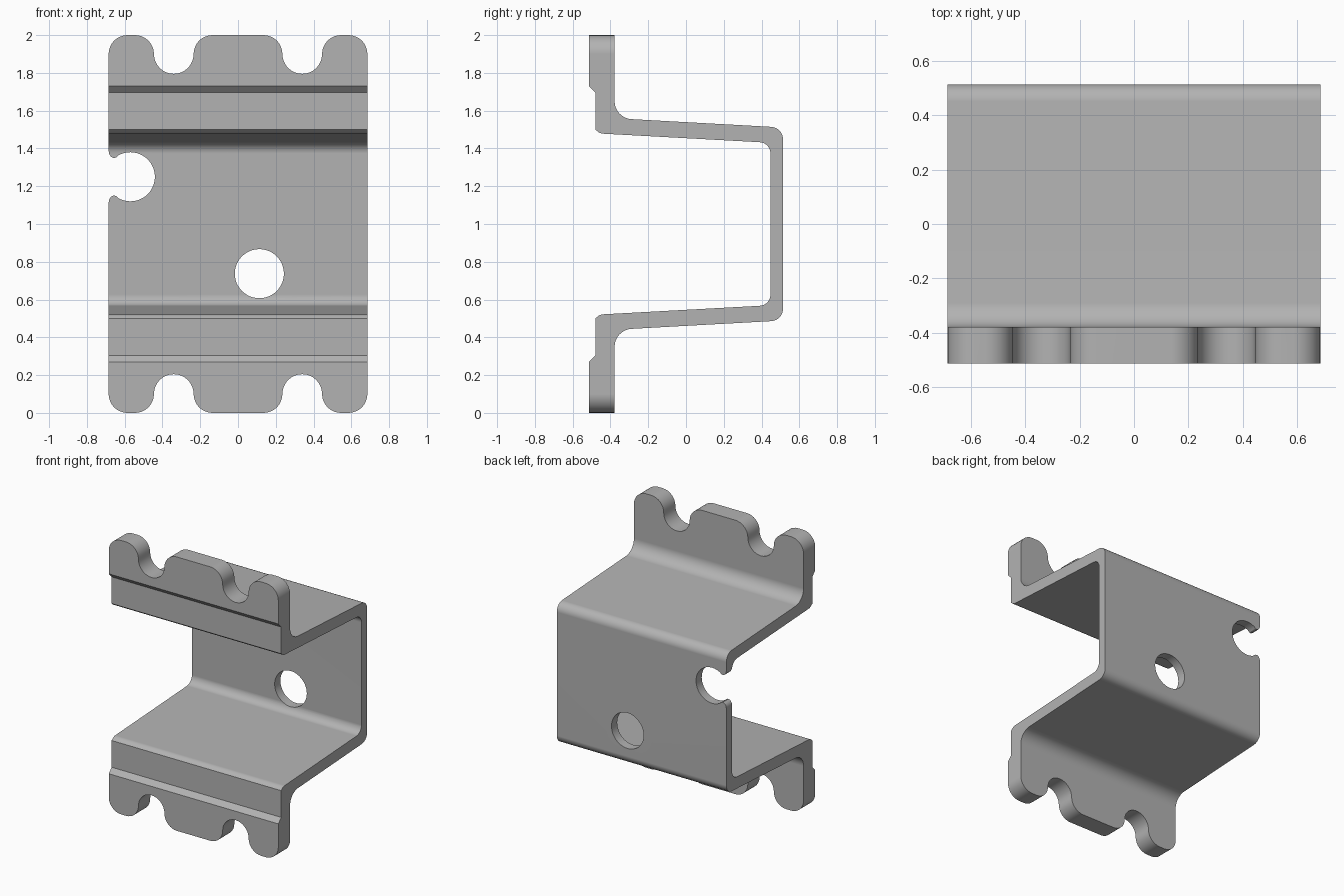
import bpy, bmesh
from math import cos, sin, pi, radians
from mathutils import Vector

cube = bpy.data.objects.get("Cube")
if cube:
    bpy.data.objects.remove(cube, do_unlink=True)

HALF_W, HALF_D, TOP = 0.685, 0.513, 2.0

steel = bpy.data.materials.new("plain grey")
steel.use_nodes = True
GREY = (0.45, 0.45, 0.45, 1)
steel.diffuse_color = GREY
steel.node_tree.nodes["Principled BSDF"].inputs["Base Color"].default_value = GREY


def rounded(corners, steps=10):
    """Closed outline from (u, v, radius) corners, with tangent arcs."""
    out = []
    for i, (u, v, r) in enumerate(corners):
        p = Vector((u, v))
        if r == 0:
            out.append(p)
            continue
        a = (Vector(corners[i - 1][:2]) - p).normalized()
        b = (Vector(corners[(i + 1) % len(corners)][:2]) - p).normalized()
        half = a.angle(b) / 2
        centre = p + (a + b).normalized() * r / sin(half)
        start = p + a * r / abs(sin(half) / cos(half)) - centre
        end = p + b * r / abs(sin(half) / cos(half)) - centre
        sweep = pi - 2 * half
        for k in range(steps + 1):
            t = k / steps
            out.append(centre + (start * sin((1 - t) * sweep) + end * sin(t * sweep)) / sin(sweep))
    return out


def arc(cx, cz, r, a0, a1, steps=16):
    return [Vector((cx + r * cos(radians(a0 + (a1 - a0) * k / steps)),
                    cz + r * sin(radians(a0 + (a1 - a0) * k / steps)))) for k in range(steps + 1)]


def prism(name, outline, place, shift):
    """Extrude an outline; place maps (u, v) to a 3D point."""
    bm = bmesh.new()
    face = bm.faces.new([bm.verts.new(place(*p)) for p in outline])
    ext = bmesh.ops.extrude_face_region(bm, geom=[face])
    bmesh.ops.translate(bm, vec=shift,
                        verts=[g for g in ext["geom"] if isinstance(g, bmesh.types.BMVert)])
    bmesh.ops.remove_doubles(bm, verts=bm.verts, dist=0.0001)
    bmesh.ops.recalc_face_normals(bm, faces=bm.faces)
    mesh = bpy.data.meshes.new(name)
    bm.to_mesh(mesh)
    bm.free()
    obj = bpy.data.objects.new(name, mesh)
    bpy.context.collection.objects.link(obj)
    mesh.materials.append(steel)
    return obj


# Bent section: upper half from inner wall round the flange to the back wall
upper = [(0.447, 1.43, 0.06), (-0.455, 1.479, 0.05), (-0.48, 1.5, 0), (-0.48, 1.695, 0),
         (-HALF_D, 1.73, 0), (-HALF_D, TOP, 0), (-0.378, TOP, 0),
         (-0.378, 1.56, 0.095), (HALF_D, 1.511, 0.065)]
lower = [(y, TOP - z, r) for y, z, r in reversed(upper)]
bracket = prism("bracket", rounded(upper + lower),
                lambda y, z: (-HALF_W, y, z), (2 * HALF_W, 0, 0))

# Front outline: scalloped tabs along the top, from right edge to left edge
R, N = 0.1, 0.105
scallop = []
for x in (-0.34, 0.34):
    scallop += arc(x - N - R, TOP - R, R, 90, 0, 8)
    scallop += arc(x, TOP - R, N, 180, 360)
    scallop += arc(x + N + R, TOP - R, R, 180, 90, 8)
top_edge = arc(-HALF_W + R, TOP - R, R, 180, 90, 8) + scallop + arc(HALF_W - R, TOP - R, R, 90, 0, 8)
bottom_edge = [Vector((p.x, TOP - p.y)) for p in reversed(top_edge)]

# Open round notch in the right edge, with rounded lips
MID = 1.25
lip = [Vector(p) for p in ((-HALF_W, -0.137), (-0.682, -0.12), (-0.672, -0.106),
                           (-0.658, -0.099), (-0.645, -0.102))]
lower_lip = [Vector((p.x, MID + p.y)) for p in lip]
upper_lip = [Vector((p.x, MID - p.y)) for p in reversed(lip)]
notch = lower_lip + arc(-0.57, MID, 0.13, -120, 120, 32) + upper_lip
outline = prism("outline_cutter", top_edge + bottom_edge + notch,
                lambda x, z: (x, -1, z), (0, 2, 0))

# Round hole in the back wall
hole = prism("hole_cutter", arc(0.113, 0.737, 0.13, 0, 360, 48)[:-1],
             lambda x, z: (x, 0.2, z), (0, 1, 0))

bpy.ops.object.select_all(action='DESELECT')
bpy.context.view_layer.objects.active = bracket
bracket.select_set(True)
for cutter, mode in ((outline, 'INTERSECT'), (hole, 'DIFFERENCE')):
    cutter.hide_render = True
    mod = bracket.modifiers.new(cutter.name, 'BOOLEAN')
    mod.object, mod.operation, mod.solver = cutter, mode, 'EXACT'
    bpy.ops.object.modifier_apply(modifier=mod.name)
    bpy.data.objects.remove(cutter, do_unlink=True)

# Crisp flats with smooth bends
bpy.ops.object.shade_smooth_by_angle(angle=radians(30))
weighted = bracket.modifiers.new("flat_normals", 'WEIGHTED_NORMAL')
weighted.keep_sharp = True
